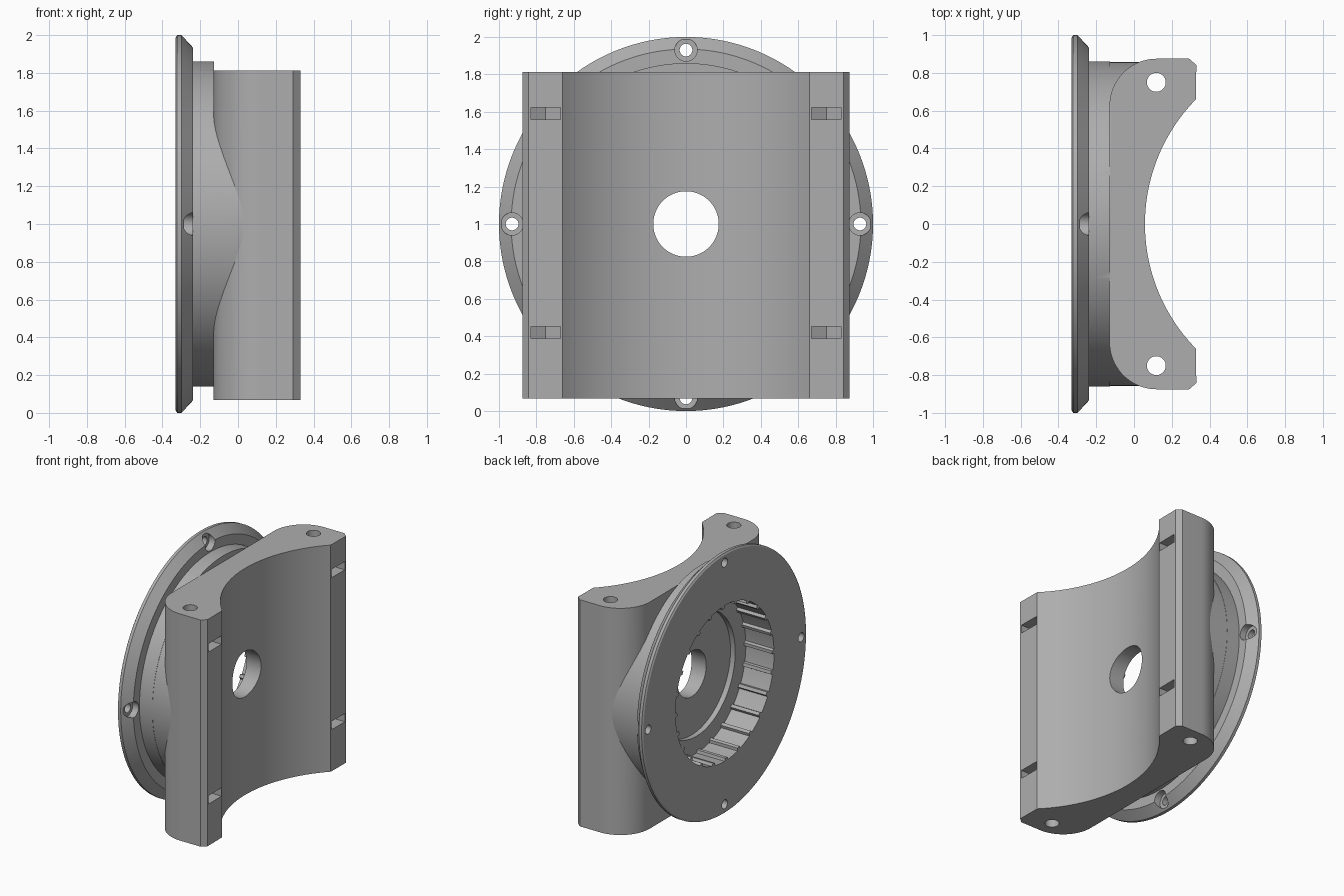
import bpy
import bmesh
from math import sin, cos, pi, radians, sqrt, atan2
from mathutils import Vector

cube = bpy.data.objects.get("Cube")
if cube:
    bpy.data.objects.remove(cube)

grey = bpy.data.materials.new("plain grey")
grey.use_nodes = True
tone = (0.42, 0.42, 0.42, 1)
grey.diffuse_color = tone
grey.node_tree.nodes["Principled BSDF"].inputs["Base Color"].default_value = tone

MID = 1.0             # height of the flange axis
TOP, BOTTOM = 1.813, 0.068


def loft(name, rings):
    """Closed solid through matching rings of points."""
    bm = bmesh.new()
    rows = [[bm.verts.new(p) for p in ring] for ring in rings]
    n = len(rows[0])
    for a, b in zip(rows, rows[1:]):
        for i in range(n):
            j = (i + 1) % n
            bm.faces.new((a[i], a[j], b[j], b[i]))
    bm.faces.new(rows[0][::-1])
    bm.faces.new(rows[-1])
    bmesh.ops.recalc_face_normals(bm, faces=bm.faces)
    mesh = bpy.data.meshes.new(name)
    bm.to_mesh(mesh)
    bm.free()
    mesh.materials.append(grey)
    obj = bpy.data.objects.new(name, mesh)
    bpy.context.collection.objects.link(obj)
    return obj


def ring_x(x, r, y=0, z=MID, n=128):
    return [Vector((x, y + r * cos(2 * pi * i / n), z + r * sin(2 * pi * i / n))) for i in range(n)]


def turned(name, profile, y=0, z=MID, n=128):
    return loft(name, [ring_x(x, r, y, z, n) for x, r in profile])


def upright(name, outline, low, high):
    return loft(name, [[(x, y, z) for x, y in outline] for z in (low, high)])


def arc(cx, cy, r, start, end, n):
    return [(cx + r * cos(start + (end - start) * i / n),
             cy + r * sin(start + (end - start) * i / n)) for i in range(n + 1)]


def combine(target, tool, operation):
    mod = target.modifiers.new(operation, 'BOOLEAN')
    mod.operation = operation
    mod.solver = 'EXACT'
    mod.object = tool
    bpy.context.view_layer.objects.active = target
    bpy.ops.object.modifier_apply(modifier=mod.name)
    bpy.data.objects.remove(tool)


# Saddle block: rounded back corners, chamfered front edges, concave front
radius = 0.942
swing = atan2(0.66, sqrt(radius ** 2 - 0.66 ** 2))
outline = arc(0.12, 0.625, 0.25, pi, pi / 2, 20)
outline += [(0.292, 0.875), (0.33, 0.842)]
outline += arc(0.058 + radius, 0, radius, pi - swing, pi + swing, 56)
outline += [(0.33, -0.842), (0.292, -0.875)]
outline += arc(0.12, -0.625, 0.25, -pi / 2, -pi, 20)
body = upright("saddle_bracket", outline, BOTTOM, TOP)

# Round hub, with its forward part trimmed below the block top
hub = turned("hub", [(-0.28, 0.86), (-0.128, 0.86)])
neck_rings = [ring_x(x, 0.858) for x in (-0.2, 0.04)]
for ring in neck_rings:
    for p in ring:
        p.z = min(p.z, TOP - 0.004)
neck = loft("hub_neck", neck_rings)

# Flange with a bevelled front rim
flange = turned("flange", [(-0.33, 0.988), (-0.322, 1.0), (-0.299, 1.0), (-0.237, 0.935)])
for part in (neck, hub, flange):
    combine(body, part, 'UNION')

# Splined pocket in the flange back: wide flats between narrow ribs
teeth = 24
spline = []
for i in range(teeth):
    for step, r in ((0, 0.6), (0.4, 0.6), (0.76, 0.6), (0.8, 0.578), (0.96, 0.578)):
        a = 2 * pi * (i + step) / teeth
        spline.append((r * cos(a), MID + r * sin(a)))
pocket = loft("pocket_cutter", [[(x, y, z) for y, z in spline] for x in (-0.4, -0.09)])
recess = turned("recess_cutter", [(-0.2, 0.47), (-0.05, 0.47)])
bore = turned("bore_cutter", [(-0.2, 0.175), (0.3, 0.175)], n=64)
cutters = [pocket, recess, bore]

# Four counterbored screw holes in the flange
for i in range(4):
    y, z = 0.93 * cos(i * pi / 2), MID + 0.93 * sin(i * pi / 2)
    cutters.append(turned("screw_cutter", [(-0.4, 0.034), (-0.288, 0.034), (-0.287, 0.06), (-0.2, 0.06)], y, z, 32))

# Vertical rod holes and pointed nut slots on both arms
for side in (1, -1):
    hole = arc(0.118, side * 0.75, 0.05, 0, 2 * pi, 40)[:-1]
    cutters.append(upright("rod_cutter", hole, -0.1, 2))
    for z in (0.42, 1.59):
        slot = [(0.4, side * 0.75 - 0.08), (0.4, side * 0.75 + 0.08),
                (0.072, side * 0.75 + 0.08), (0.026, side * 0.75), (0.072, side * 0.75 - 0.08)]
        cutters.append(upright("nut_cutter", slot, z - 0.032, z + 0.032))

for cutter in cutters:
    combine(body, cutter, 'DIFFERENCE')

# Smooth round surfaces, crisp edges
bpy.ops.object.select_all(action='DESELECT')
body.select_set(True)
bpy.context.view_layer.objects.active = body
bpy.ops.object.shade_smooth_by_angle(angle=radians(20))
